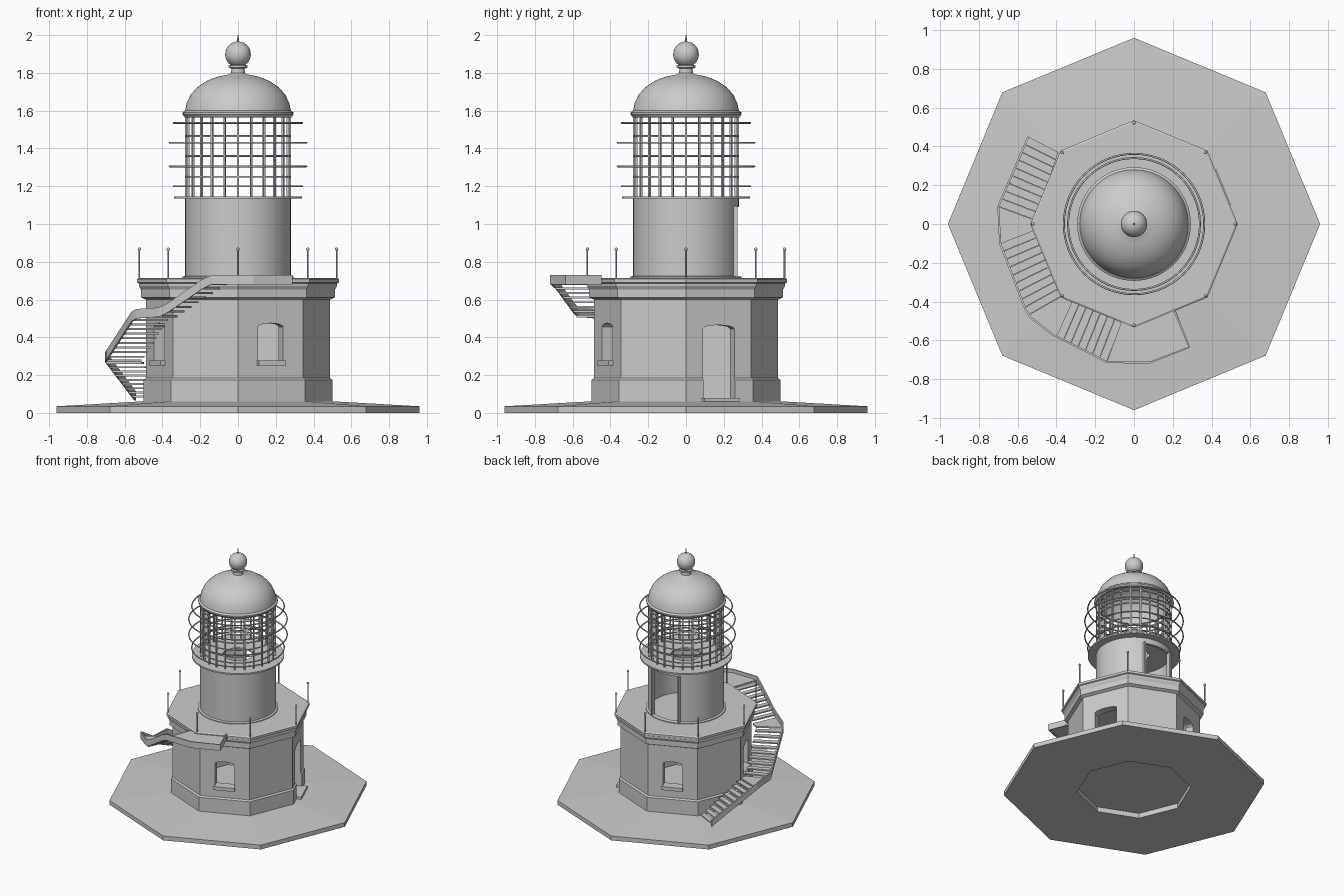
import bpy, bmesh
from math import sin, cos, pi, radians
from mathutils import Vector, Matrix

if "Cube" in bpy.data.objects:
    bpy.data.objects.remove(bpy.data.objects["Cube"])


def add(name, verts, faces, smooth=False):
    me = bpy.data.meshes.new(name)
    me.from_pydata([tuple(v) for v in verts], [], faces)
    bm = bmesh.new()
    bm.from_mesh(me)
    bmesh.ops.remove_doubles(bm, verts=bm.verts, dist=1e-5)
    bmesh.ops.dissolve_degenerate(bm, edges=bm.edges, dist=1e-6)
    bmesh.ops.recalc_face_normals(bm, faces=bm.faces)
    bm.to_mesh(me)
    bm.free()
    ob = bpy.data.objects.new(name, me)
    bpy.context.collection.objects.link(ob)
    bpy.ops.object.select_all(action='DESELECT')
    bpy.context.view_layer.objects.active = ob
    ob.select_set(True)
    if smooth:
        bpy.ops.object.shade_smooth_by_angle(angle=radians(35))
    return ob


def lathe(name, prof, n, smooth=True):
    """Revolve a closed (r, z) profile around the z axis."""
    m = len(prof)
    verts = [(r * cos(2 * pi * i / n), r * sin(2 * pi * i / n), z) for i in range(n) for r, z in prof]
    faces = [(i * m + j, (i + 1) % n * m + j, (i + 1) % n * m + (j + 1) % m, i * m + (j + 1) % m)
             for i in range(n) for j in range(m)]
    return add(name, verts, faces, smooth)


def prism(name, bottom, offset):
    """Extrude a 3D polygon along an offset vector."""
    n = len(bottom)
    verts = [Vector(p) for p in bottom] + [Vector(p) + Vector(offset) for p in bottom]
    faces = [tuple(range(n)), tuple(range(n, 2 * n))]
    faces += [(i, (i + 1) % n, n + (i + 1) % n, n + i) for i in range(n)]
    return add(name, verts, faces)


def ring(name, r, z, t):
    bpy.ops.mesh.primitive_torus_add(location=(0, 0, z), major_radius=r, minor_radius=t,
                                     major_segments=64, minor_segments=8)
    bpy.context.object.name = name
    bpy.ops.object.shade_smooth_by_angle(angle=radians(50))


def radial(name, deg, r0, r1, pts):
    """Extrude a (sideways, z) outline outward from r0 to r1 at an angle."""
    a = radians(deg)
    out, side = Vector((cos(a), sin(a), 0)), Vector((-sin(a), cos(a), 0))
    return prism(name, [out * r0 + side * s + Vector((0, 0, z)) for s, z in pts], out * (r1 - r0))


def arch(w, z0, z1, rise):
    top = [(w / 2 * cos(pi * k / 8), z1 - rise + rise * sin(pi * k / 8)) for k in range(9)]
    return [(-w / 2, z0), (w / 2, z0)] + top


def rect(w, z0, z1):
    return [(-w / 2, z0), (w / 2, z0), (w / 2, z1), (-w / 2, z1)]


def cut(ob, cutter):
    mod = ob.modifiers.new("opening", 'BOOLEAN')
    mod.operation, mod.solver, mod.object = 'DIFFERENCE', 'EXACT', cutter
    bpy.context.view_layer.objects.active = ob
    bpy.ops.object.modifier_apply(modifier=mod.name)
    bpy.data.objects.remove(cutter)


# Octagonal plinth and recessed floor
lathe("plinth", [(.49, 0), (.96, 0), (.96, .035), (.49, .062)], 8, False)
lathe("ground_floor", [(0, .04), (.43, .04), (.43, .055), (0, .055)], 8, False)

# Octagonal house with skirting, cornice and roof deck
house = lathe("house", [(0, .66), (.42, .66), (.42, 0), (.5, 0), (.5, .175), (.488, .185), (.488, .60),
                        (.513, .612), (.513, .652), (.525, .672), (.525, .685), (.535, .69),
                        (.535, .708), (.525, .714), (0, .714)], 8, False)
for deg in (-67.5, 112.5, 202.5):
    cut(house, radial("window_cutter", deg, .3, .6, arch(.145, .25, .475, .02)))
    radial("window_sill", deg, .40, .475, rect(.155, .25, .278))
cut(house, radial("door_cutter", 22.5, .3, .6, arch(.18, .065, .465, .02)))
radial("door_step", 22.5, .40, .50, rect(.20, .055, .08))

# Round tower with a doorway to the deck
tower = lathe("tower", [(.262, .705), (.295, .705), (.295, .72), (.28, .725), (.28, 1.138), (.262, 1.138)], 64)
cut(tower, radial("tower_door_cutter", 90, .1, .4, rect(.23, .722, 1.09)))
bpy.context.view_layer.objects.active = tower
tower.select_set(True)
bpy.ops.object.shade_smooth_by_angle(angle=radians(35))
for s in (-1, 1):
    radial("tower_door_jamb", 90, .24, .272, [(s * .115, .72), (s * .125, .72), (s * .125, 1.095), (s * .115, 1.095)])

# Lantern gallery floor, glazing bars and outer hoops
lathe("lantern_floor", [(.11, 1.134), (.34, 1.134), (.34, 1.146), (.11, 1.146)], 64)
for i in range(24):
    radial("glazing_bar", i * 15, .268, .28, rect(.01, 1.14, 1.58))
for z in (1.2, 1.25, 1.305, 1.36, 1.43, 1.465, 1.535):
    ring("glazing_ring", .274, z, .005)
for r, z in ((.34, 1.2), (.362, 1.305), (.362, 1.43), (.34, 1.535)):
    ring("outer_hoop", r, z, .005)

# Dome, neck, ball and spike
lathe("dome", [(.265, 1.565), (.282, 1.565), (.293, 1.58), (.293, 1.59), (.28, 1.60), (.272, 1.64),
               (.25, 1.685), (.215, 1.725), (.165, 1.758), (.105, 1.781), (.05, 1.792), (.037, 1.80),
               (.035, 1.822), (.05, 1.828), (.05, 1.838), (.035, 1.845), (0, 1.845), (0, 1.775),
               (.1, 1.765), (.2, 1.717), (.255, 1.64)], 64)
bpy.ops.mesh.primitive_uv_sphere_add(segments=32, ring_count=16, radius=.068, location=(0, 0, 1.898))
bpy.context.object.name = "ball"
bpy.ops.object.shade_smooth()
lathe("spike", [(0, 1.95), (.006, 1.95), (.003, 2.0), (0, 2.0)], 8)

# Deck railing posts
for i in range(8):
    x, y = .522 * cos(i * pi / 4), .522 * sin(i * pi / 4)
    bpy.ops.mesh.primitive_cylinder_add(vertices=10, radius=.0045, depth=.16, location=(x, y, .785))
    bpy.context.object.name = "railing_post"
    bpy.ops.mesh.primitive_uv_sphere_add(segments=12, ring_count=8, radius=.009, location=(x, y, .867))
    bpy.context.object.name = "railing_knob"

# Outside stair: (outer start, inner start, outer end, inner end, z0, z1, treads)
flights = [((-.545, .45), (-.39, .37), (-.70, .09), (-.51, .02), .07, .27, 9),
           ((-.69, -.10), (-.51, -.03), (-.545, -.47), (-.37, -.37), .28, .50, 9),
           ((-.40, -.58), (-.32, -.40), (-.14, -.71), (-.06, -.50), .52, .69, 7)]
for oa, ia, ob_, ib, z0, z1, n in flights:
    oa, ia, ob_, ib = map(Vector, (oa, ia, ob_, ib))
    for k in range(n):
        t0, t1 = k / n, (k + .97) / n
        z = z0 + (z1 - z0) * (k + .5) / n
        quad = [oa.lerp(ob_, t0), oa.lerp(ob_, t1), ia.lerp(ib, t1), ia.lerp(ib, t0)]
        prism("stair_tread", [(p.x, p.y, z) for p in quad], (0, 0, .01))

# Corner landings and top landing
for name, pts, z in (
        ("lower_corner", [(-.70, .09), (-.69, -.10), (-.51, -.03), (-.51, .02)], .27),
        ("upper_corner", [(-.545, -.47), (-.40, -.58), (-.32, -.40), (-.37, -.37)], .505),
        ("top_landing", [(-.06, -.49), (-.14, -.712), (.08, -.715), (.285, -.635), (.21, -.43), (0, -.49)], .69)):
    prism(name, [(x, y, z) for x, y in pts], (0, 0, .012))

# Outer stringer that follows the stair and wraps the landing
path = [(-.545, .45, .065), (-.70, .09, .27), (-.69, -.10, .285), (-.56, -.44, .485), (-.535, -.48, .50),
        (-.42, -.57, .508), (-.38, -.59, .525), (-.19, -.685, .655), (-.14, -.712, .68), (.08, -.715, .68),
        (.285, -.635, .68), (.21, -.45, .68)]
n = len(path)
stringer = add("stair_stringer", path + [(x, y, z + .05) for x, y, z in path],
               [(i, i + 1, n + i + 1, n + i) for i in range(n - 1)])
mod = stringer.modifiers.new("thickness", 'SOLIDIFY')
mod.thickness, mod.offset = .01, 0
